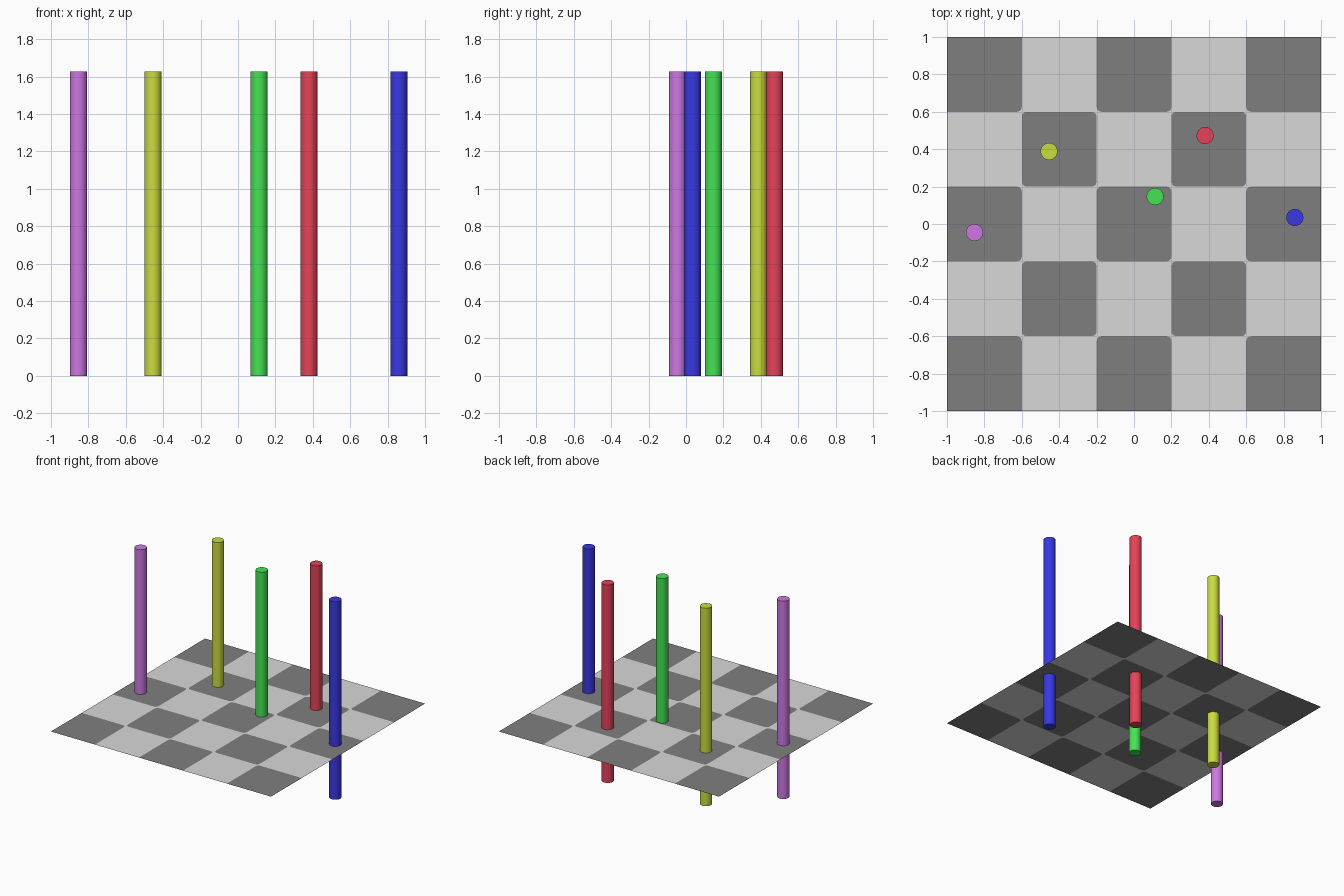
import bpy, bmesh, math

if "Cube" in bpy.data.objects:
    bpy.data.objects.remove(bpy.data.objects["Cube"])

ROD_R, ROD_H = 0.0455, 1.626
BOARD_Z = 0.437
CELL, CORNER = 0.4, 0.025


def material(name, rgb):
    m = bpy.data.materials.new(name)
    lin = [((c / 255 + 0.055) / 1.055) ** 2.4 for c in rgb]
    m.diffuse_color = (*lin, 1)
    m.use_nodes = True
    m.node_tree.nodes["Principled BSDF"].inputs["Base Color"].default_value = m.diffuse_color
    return m


def make_object(name, bm, mats):
    mesh = bpy.data.meshes.new(name)
    bm.to_mesh(mesh)
    bm.free()
    for m in mats:
        mesh.materials.append(m)
    ob = bpy.data.objects.new(name, mesh)
    bpy.context.collection.objects.link(ob)
    return ob


# Checkered board: one thin sheet, dark cells have slightly rounded inner corners
bm = bmesh.new()


def face(points, index):
    f = bm.faces.new([bm.verts.new((x, y, BOARD_Z)) for x, y in points])
    f.material_index = index


for i in range(5):
    for j in range(5):
        cx, cy = (i - 2) * CELL, (j - 2) * CELL
        dark = (i + j) % 2 == 0
        outline = []
        for k, (sx, sy) in enumerate([(1, 1), (-1, 1), (-1, -1), (1, -1)]):
            px, py = cx + sx * CELL / 2, cy + sy * CELL / 2
            if not dark or max(abs(px), abs(py)) > 0.99:
                outline.append((px, py))
                continue
            # arc round the corner, and the light sliver left outside it
            ox, oy = px - sx * CORNER, py - sy * CORNER
            angles = [math.radians(90 * k + 30 * s) for s in range(4)]
            arc = [(ox + CORNER * math.cos(a), oy + CORNER * math.sin(a)) for a in angles]
            outline += arc
            face([(px, py)] + arc[::-1], 0)
        face(outline, 1 if dark else 0)
bmesh.ops.remove_doubles(bm, verts=bm.verts, dist=1e-5)
make_object("checkered_board", bm, [material("light grey", (217, 217, 217)),
                                    material("dark grey", (127, 127, 127))])

# Rods passing through the board
rods = [("purple", -0.853, -0.045, (206, 120, 226)),
        ("yellow", -0.454, 0.388, (202, 220, 64)),
        ("green", 0.113, 0.147, (69, 227, 84)),
        ("red", 0.380, 0.473, (228, 67, 89)),
        ("blue", 0.860, 0.035, (56, 56, 227))]
for name, x, y, rgb in rods:
    bm = bmesh.new()
    bmesh.ops.create_cone(bm, cap_ends=True, segments=32, radius1=ROD_R,
                          radius2=ROD_R, depth=ROD_H)
    ob = make_object(name + "_rod", bm, [material(name, rgb)])
    ob.location = (x, y, ROD_H / 2)
    bpy.ops.object.select_all(action='DESELECT')
    ob.select_set(True)
    bpy.context.view_layer.objects.active = ob
    bpy.ops.object.shade_smooth_by_angle(angle=math.radians(40))
